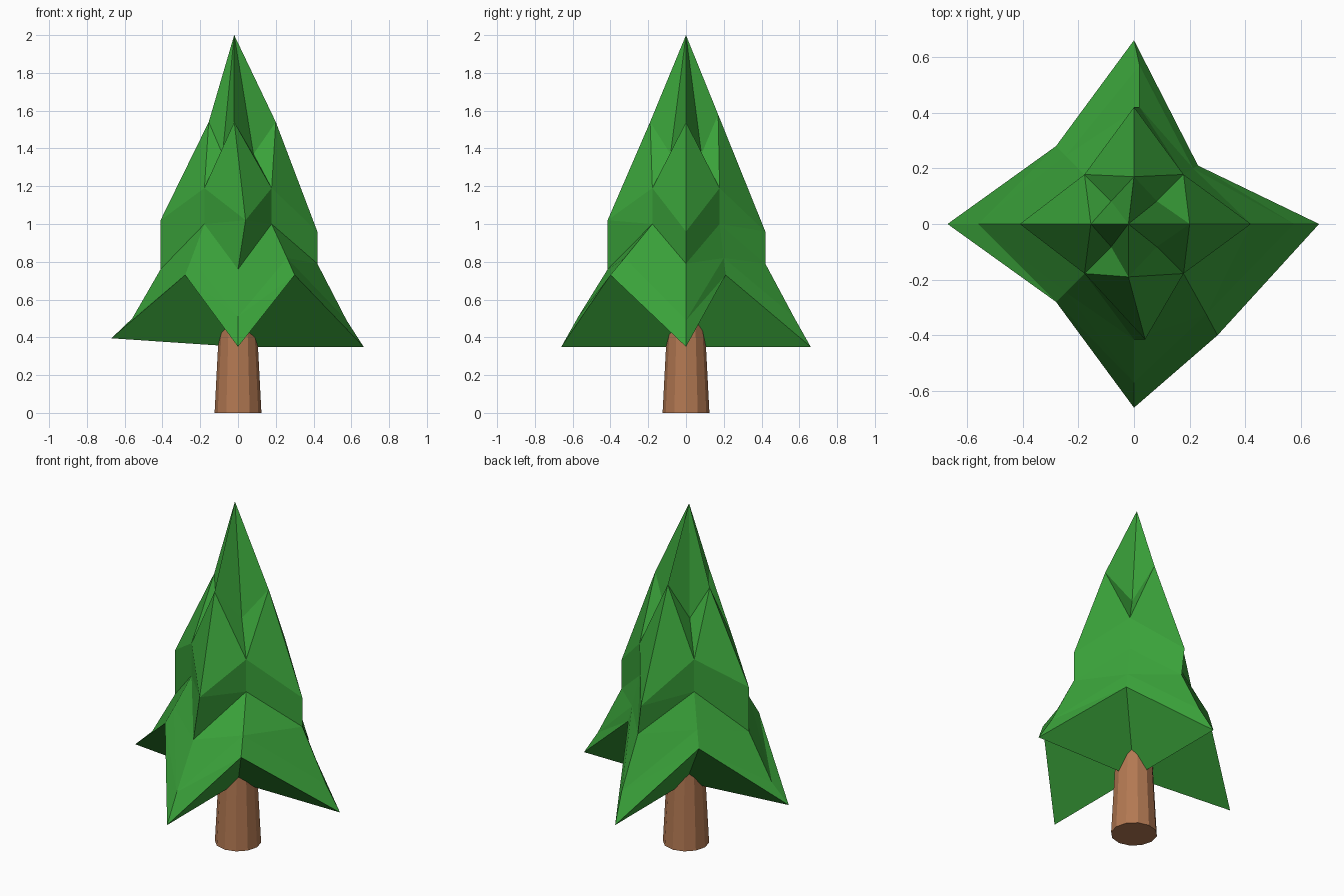
import bpy, bmesh, math

if "Cube" in bpy.data.objects:
    bpy.data.objects.remove(bpy.data.objects["Cube"])


def material(name, color):
    m = bpy.data.materials.new(name)
    m.diffuse_color = (*color, 1)
    m.use_nodes = True
    m.node_tree.nodes["Principled BSDF"].inputs["Base Color"].default_value = m.diffuse_color
    return m


green = material("leaf green", (0.042, 0.36, 0.042))
brown = material("bark brown", (0.45, 0.19, 0.085))


def finish(bm, name, mat):
    bmesh.ops.recalc_face_normals(bm, faces=bm.faces)
    mesh = bpy.data.meshes.new(name)
    bm.to_mesh(mesh)
    bm.free()
    mesh.materials.append(mat)
    obj = bpy.data.objects.new(name, mesh)
    bpy.context.collection.objects.link(obj)
    return obj


# Trunk: tapered twelve-sided cylinder
bm = bmesh.new()
bmesh.ops.create_cone(bm, cap_ends=True, segments=12, radius1=0.124, radius2=0.098, depth=0.5)
bmesh.ops.translate(bm, verts=bm.verts, vec=(0, 0, 0.25))
finish(bm, "trunk", brown)


# Foliage: four-pointed star rings; tips run front, right, back, left
def star(front, right, back, left, valley, corners=None):
    r, vz = valley
    corners = corners or [(r, -r), (r, r), (-r, r), (-r, -r)]
    ring = []
    for tip, (cx, cy) in zip((front, right, back, left), corners):
        ring += [tip, (cx, cy, vz)]
    return ring


rings = [
    star((-0.02, -0.19, 1.54), (0.20, 0, 1.54), (0, 0.17, 1.58), (-0.155, 0, 1.54), (0.082, 1.37)),
    star((0.04, -0.415, 1.02), (0.42, 0, 0.96), (0, 0.42, 0.96), (-0.41, 0, 1.02), (0.178, 1.19)),
    star((0, -0.415, 0.76), (0.42, 0, 0.79), (0.02, 0.42, 0.79), (-0.41, 0, 0.76), (0.178, 1.0)),
    star((0, -0.57, 0.51), (0.575, 0, 0.49), (0.02, 0.57, 0.51), (-0.56, 0, 0.50), (0, 0.82),
         [(0.26, -0.325), (0.212, 0.20), (-0.245, 0.245), (-0.245, -0.245)]),
    star((0, -0.66, 0.35), (0.665, 0, 0.35), (0, 0.66, 0.35), (-0.67, 0, 0.395), (0, 0.73),
         [(0.30, -0.40), (0.23, 0.21), (-0.28, 0.28), (-0.28, -0.28)]),
]

bm = bmesh.new()
apex = bm.verts.new((-0.02, 0, 2.0))
hub = bm.verts.new((0, 0, 0.35))
loops = [[bm.verts.new(p) for p in ring] for ring in rings]
for i in range(8):
    j = (i + 1) % 8
    bm.faces.new((apex, loops[0][i], loops[0][j]))
    for upper, lower in zip(loops, loops[1:]):
        # split each quad from the upper tip to the lower valley
        if i % 2 == 0:
            bm.faces.new((upper[i], lower[i], lower[j]))
            bm.faces.new((upper[i], lower[j], upper[j]))
        else:
            bm.faces.new((upper[i], lower[i], upper[j]))
            bm.faces.new((upper[j], lower[i], lower[j]))
    bm.faces.new((hub, loops[-1][j], loops[-1][i]))
finish(bm, "foliage", green)
